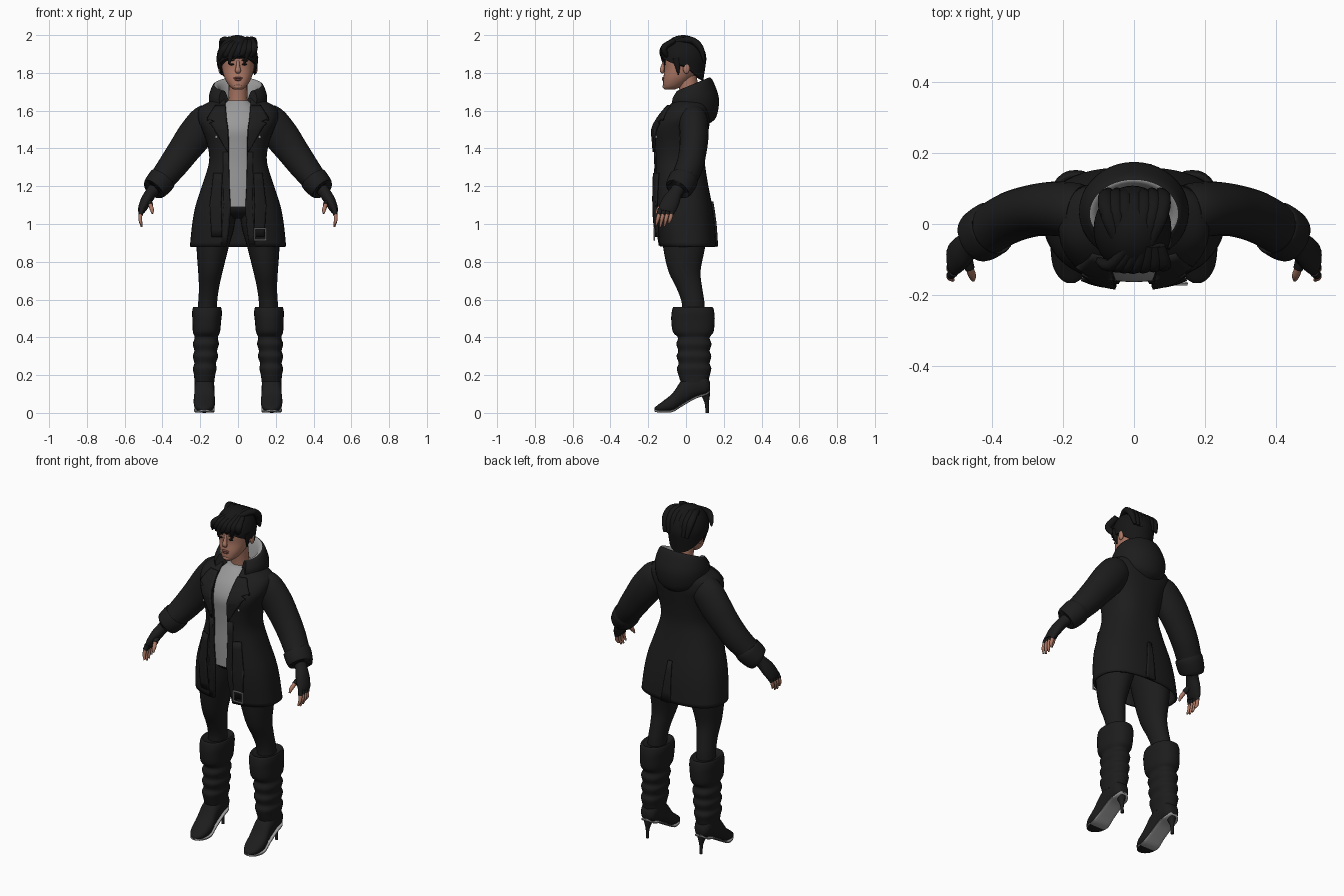
import bpy, bmesh, math
from mathutils import Vector

cube = bpy.data.objects.get("Cube")
if cube:
    bpy.data.objects.remove(cube, do_unlink=True)


def material(name, r, g, b):
    m = bpy.data.materials.new(name)
    m.use_nodes = True
    m.diffuse_color = (r, g, b, 1)
    m.node_tree.nodes["Principled BSDF"].inputs["Base Color"].default_value = (r, g, b, 1)
    return m


COAT = material("coat black", .012, .012, .012)
HAIR = material("hair black", .008, .008, .008)
GREY = material("light grey", .32, .32, .32)
SKIN = material("skin", .42, .19, .13)
LIPS = material("lips", .27, .09, .07)


def smooth(rows, k=4):
    """Resample a list of tuples with a Catmull-Rom spline."""
    out = []
    for i in range(len(rows) - 1):
        p = [rows[max(0, min(len(rows) - 1, i + d))] for d in (-1, 0, 1, 2)]
        for s in range(k):
            t = s / k
            out.append(tuple(b + t * (c - a) / 2 + t * t * (a - 2.5 * b + 2 * c - d / 2)
                             + t ** 3 * (3 * b - a - 3 * c + d) / 2
                             for a, b, c, d in zip(*p)))
    return out + [tuple(rows[-1])]


def loft(name, rows, mat, closed=True, ends=False, thick=0, angle=50):
    """Skin rings of points; closed rings get caps, open ones stay sheets."""
    bm = bmesh.new()
    vs = [[bm.verts.new(p) for p in row] for row in rows]
    n = len(rows[0])
    for lo, hi in zip(vs, vs[1:]):
        for j in range(n if closed else n - 1):
            k = (j + 1) % n
            bm.faces.new((lo[j], lo[k], hi[k], hi[j]))
    if closed:
        bm.faces.new(vs[0][::-1])
        bm.faces.new(vs[-1])
        bmesh.ops.recalc_face_normals(bm, faces=bm.faces)
    if ends:
        bm.faces.new([r[0] for r in vs])
        bm.faces.new([r[-1] for r in vs][::-1])
    me = bpy.data.meshes.new(name)
    bm.to_mesh(me)
    bm.free()
    me.materials.append(mat)
    me.shade_smooth()
    me.set_sharp_from_angle(angle=math.radians(angle))
    ob = bpy.data.objects.new(name, me)
    bpy.context.collection.objects.link(ob)
    if thick:
        mod = ob.modifiers.new("thickness", 'SOLIDIFY')
        mod.thickness, mod.offset = thick, -1
    return ob


def power(v, e):
    return math.copysign(abs(v) ** (2 / e), v)


def oval(x, y, z, rx, ry, e=2, n=28, start=0, stop=None):
    """Level super-ellipse ring, or an open arc when stop is given."""
    span, steps = (math.tau, n) if stop is None else (stop - start, n - 1)
    angs = [start + span * i / steps for i in range(n)]
    return [(x + rx * power(math.cos(a), e), y + ry * power(math.sin(a), e), z) for a in angs]


def tube(name, path, mat, n=16, k=4):
    """Tapered limb; path rows are x, y, z, depth radius, width radius."""
    pts = smooth(path, k)
    rows = []
    for i, p in enumerate(pts):
        t = (Vector(pts[min(i + 1, len(pts) - 1)][:3]) - Vector(pts[max(i - 1, 0)][:3])).normalized()
        ref = Vector((0, 1, 0)) if abs(t.y) < .9 else Vector((0, 0, 1))
        u = (ref - t * t.dot(ref)).normalized()
        v = t.cross(u)
        rows.append([Vector(p[:3]) + u * p[3] * math.cos(a) + v * p[4] * math.sin(a)
                     for a in (math.tau * j / n for j in range(n))])
    return loft(name, rows, mat)


def blob(name, loc, scale, mat, rot=(0, 0, 0)):
    bpy.ops.mesh.primitive_uv_sphere_add(segments=16, ring_count=10, location=loc, rotation=rot)
    ob = bpy.context.object
    ob.name, ob.scale = name, scale
    ob.data.materials.append(mat)
    ob.data.shade_smooth()
    return ob


def body(name, rows, mat, e=2.5):
    """Closed trunk from rows of z, front y, back y, half width."""
    return loft(name, [oval(0, (f + b) / 2, z, w, (b - f) / 2, e) for z, f, b, w in smooth(rows)], mat)


# Coat shell, open down the front: z, front y, back y, half width, half gap
E = 2.5
coat_rows = smooth([(.88, -.14, .16, .255, .06), (1, -.158, .152, .243, .045), (1.1, -.165, .138, .224, .04),
                    (1.22, -.166, .115, .185, .05), (1.33, -.166, .1, .153, .05), (1.42, -.171, .107, .162, .05),
                    (1.5, -.175, .12, .19, .053), (1.56, -.147, .128, .212, .06), (1.62, -.1, .12, .198, .066),
                    (1.67, -.05, .09, .1, .068)])
arcs = []
for z, f, b, w, g in coat_rows:
    a = -math.acos((g / w) ** (E / 2))
    arcs.append(oval(0, (f + b) / 2, z, w, (b - f) / 2, E, 49, a, math.pi - a))
loft("coat", arcs, COAT, closed=False, thick=.012)


def coat_y(x, z, back):
    lo, hi = next((p for p in zip(coat_rows, coat_rows[1:]) if p[1][0] >= z), coat_rows[-2:])
    t = (z - lo[0]) / (hi[0] - lo[0])
    f, b, w = (lo[i] + t * (hi[i] - lo[i]) for i in (1, 2, 3))
    d = (b - f) / 2 * max(0, 1 - abs(x / w) ** E) ** (1 / E)
    return (f + b) / 2 + (d if back else -d)


def plate(name, outline, lift, side=1, back=False, thick=.012):
    """Sheet laid on the coat; outline rows are z, inner x, outer x."""
    rows = []
    for (z0, a0, b0), (z1, a1, b1) in zip(outline, outline[1:]):
        for t in (0, .25, .5, .75, 1):
            z, a, b = z0 + t * (z1 - z0), a0 + t * (a1 - a0), b0 + t * (b1 - b0)
            xs = [side * (a + (b - a) * j / 6) for j in range(7)]
            if (side < 0) != back:
                xs.reverse()
            rows.append([(x, coat_y(x, z, back) + (lift if back else -lift), z) for x in xs])
    return loft(name, rows, COAT, closed=False, thick=thick)


plate("back_vent_flap", [(.88, -.01, .05), (1.12, -.004, .02)], .01, back=True)

# Shirt and trouser top
body("shirt", [(1.09, -.15, .1, .14), (1.2, -.152, .08, .145), (1.32, -.152, .08, .132), (1.42, -.158, .09, .14),
               (1.5, -.163, .09, .15), (1.57, -.135, .09, .14), (1.62, -.095, .09, .1), (1.655, -.06, .08, .06)], GREY)
body("pelvis", [(1.03, -.06, .07, .05), (1.08, -.125, .11, .14), (1.2, -.12, .08, .14)], COAT)

# Lowered hood with pale lining: radius x, centre y, radius y, front z, back z
hood_rows = smooth([(.09, .02, .1, 1.6, 1.53), (.14, .03, .13, 1.615, 1.565), (.155, .035, .14, 1.66, 1.655),
                    (.146, .035, .12, 1.69, 1.73), (.13, .03, .1, 1.705, 1.775), (.105, .025, .085, 1.7, 1.76),
                    (.08, .02, .07, 1.66, 1.69), (.06, .02, .06, 1.63, 1.64)])
A = math.radians(-50)
N = 33
hood = loft("hood", [[(x, y, zf + (zb - zf) * max(0, (y - cy) / ry + .77) / 1.77)
                      for x, y, _ in oval(0, cy, 0, rx, ry, 2, N, A, math.pi - A)]
                     for rx, cy, ry, zf, zb in hood_rows], COAT, closed=False, ends=True)
hood.data.materials.append(GREY)
for f in hood.data.polygons:
    f.material_index = int(len(hood_rows) > f.index // (N - 1) >= 17 and len(f.vertices) == 4)

# Neck and head
tube("neck", [(0, .03, 1.6, .055, .055), (0, .02, 1.68, .05, .05), (0, .005, 1.78, .052, .052)], SKIN)
body("head", [(1.712, -.112, -.06, .022), (1.73, -.12, -.02, .045), (1.77, -.12, .03, .07), (1.82, -.115, .07, .084),
              (1.87, -.12, .085, .088), (1.93, -.115, .085, .084), (1.975, -.06, .05, .05)], SKIN, 2.2)
tube("nose", [(0, -.112, 1.865, .008, .008), (0, -.122, 1.835, .01, .01), (0, -.127, 1.812, .012, .016),
              (0, -.118, 1.8, .006, .01)], SKIN, 12)
blob("upper_lip", (0, -.12, 1.773, ), (.024, .008, .005), LIPS)
blob("lower_lip", (0, -.12, 1.764), (.02, .008, .006), LIPS)
blob("chin", (0, -.108, 1.728), (.024, .016, .014), SKIN)

# Short hair cap with a raised front and low nape
cap = []
for i in range(17):
    ring = []
    for j in range(40):
        a = math.tau * j / 40
        s = math.sin(a)
        low = 1.84 + (.05 * s * s if s < 0 else -.085 * s)
        c = math.cos(math.pi / 2 * i / 16)
        z = low + (2 - low) * c
        r = math.sqrt(max(.0004, 1 - ((z - 1.87) / .13) ** 2)) if z > 1.87 else 1 - 1.2 * (1.87 - z)
        ring.append((.11 * r * math.cos(a) - .004, .123 * r * s - .015, z))
    cap.append(ring)
loft("hair", cap, HAIR)
for i in range(7):
    x = -.08 + .027 * i
    tip = 1.865 + .02 * math.sin(i * 2.2)
    tube(f"fringe_lock_{i}", [(x * .5 + .03, -.06, 1.97, .012, .018), (x * .9 + .01, -.115, 1.935, .017, .022),
                              (x - .01, -.127 + 3 * x * x, 1.9, .013, .018),
                              (x - .022, -.122 + 4 * x * x, tip, .003, .004)], HAIR, 10)
    tube(f"crown_lock_{i}", [(x * .5, -.06, 1.965, .01, .014), (x * .9, .02, 1.975, .018, .022),
                             (x, .075, 1.935, .017, .022), (x * .9, .097, 1.86, .006, .01)], HAIR, 10)

for s, side in ((1, "left"), (-1, "right")):
    def limb(part, path, mat, n=20):
        return tube(f"{side}_{part}", [(s * p[0], *p[1:]) for p in path], mat, n)

    # Facial details
    blob(side + "_eye", (s * .034, -.114, 1.845), (.014, .006, .005), HAIR)
    blob(side + "_brow", (s * .036, -.116, 1.866), (.02, .005, .004), HAIR, (0, s * .12, 0))
    blob(side + "_ear", (s * .093, .002, 1.825), (.011, .018, .03), SKIN)
    limb("sideburn", [(.094, -.05, 1.88, .02, .014), (.094, -.045, 1.835, .014, .009), (.088, -.04, 1.79, .003, .003)], HAIR, 10)

    # Lapel, pocket flap, hanging belt and button
    plate(side + "_lapel", [(1.38, .05, .056), (1.5, .054, .125), (1.535, .058, .15), (1.545, .058, .125),
                            (1.56, .06, .165), (1.63, .066, .12)], .012, s)
    plate(side + "_front_band", [(.885, .062, .09), (1.1, .042, .075), (1.38, .051, .08)], .005, s)
    plate(side + "_hanging_belt", [(.93, .085, .14), (1.1, .09, .15), (1.27, .085, .13)], .02, s)
    blob(side + "_button", (s * .115, coat_y(.115, 1.46, False) - .006, 1.46), (.008, .006, .008), GREY)

    # Sleeve, cuff, glove and fingers
    limb("sleeve", [(.15, .035, 1.55, .075, .088), (.18, .04, 1.53, .078, .092), (.235, .043, 1.46, .076, .092),
                    (.29, .036, 1.385, .073, .084), (.345, .02, 1.31, .072, .077), (.4, -.01, 1.24, .07, .068),
                    (.43, -.03, 1.205, .07, .064)], COAT, 24)
    limb("cuff", [(.395, -.01, 1.245, .068, .066), (.4, -.012, 1.238, .077, .074), (.425, -.028, 1.208, .077, .072),
                  (.446, -.04, 1.185, .07, .064), (.445, -.04, 1.186, .05, .045)], COAT, 24)
    limb("glove", [(.43, -.032, 1.2, .037, .035), (.46, -.055, 1.165, .036, .031), (.485, -.078, 1.125, .046, .03),
                   (.505, -.097, 1.085, .047, .024), (.512, -.103, 1.065, .042, .017)], COAT)
    limb("glove_thumb", [(.475, -.085, 1.125, .02, .017), (.463, -.125, 1.1, .015, .014)], COAT, 10)
    limb("thumb", [(.465, -.12, 1.104, .011, .011), (.456, -.145, 1.078, .011, .011), (.453, -.158, 1.055, .005, .005)], SKIN, 10)
    for i, finger in enumerate(("index", "middle", "ring", "little")):
        y, drop = -.136 + .022 * i, (.01, 0, .004, .02)[i]
        limb(f"glove_{finger}_finger", [(.508, y, 1.08, .013, .014), (.516, y - .008, 1.05, .012, .013)], COAT, 10)
        limb(f"{finger}_finger", [(.515, y - .006, 1.055, .01, .01), (.518, y - .014, 1.025, .01, .01),
                                  (.51, y - .022, .985 + drop, .005, .005)], SKIN, 10)

    # Trouser leg and slouched boot shaft
    def shaft(part, rows, e=2):
        loft(f"{side}_{part}", [oval(s * x, y, z, rx, ry, e, 28) for z, x, y, rx, ry in smooth(rows)], COAT, angle=70)
    shaft("trouser_leg", [(.48, .165, .04, .05, .06), (.58, .161, .038, .05, .06), (.66, .154, .018, .053, .068),
                          (.75, .146, -.008, .065, .085), (.87, .135, -.01, .084, .11), (.98, .117, -.005, .097, .122),
                          (1.1, .085, -.01, .08, .11)])
    shaft("boot_shaft", [(.16, .178, .045, .052, .072), (.2, .177, .043, .056, .083), (.235, .176, .043, .063, .091),
                         (.262, .174, .043, .057, .082), (.3, .172, .042, .067, .092), (.328, .171, .042, .06, .083),
                         (.365, .17, .042, .069, .093), (.398, .168, .041, .061, .084), (.43, .167, .038, .072, .108),
                         (.49, .165, .037, .076, .115), (.53, .164, .037, .079, .113), (.56, .164, .037, .073, .104),
                         (.55, .164, .037, .06, .085)], 2.3)

    # Pointed foot, pale sole and slim heel: y, bottom z, top z, half width
    foot = smooth([(.128, .115, .16, .025), (.105, .097, .2, .046), (.05, .08, .215, .052), (-.02, .04, .175, .053),
                   (-.07, .01, .105, .057), (-.12, .006, .064, .05), (-.152, .008, .04, .032), (-.166, .012, .028, .012)])

    def slices(rows, e):
        return [[(s * .178 + x, y, z) for x, z, _ in oval(0, (b + t) / 2, 0, w, (t - b) / 2, e, 20)] for y, b, t, w in rows]
    loft(side + "_boot_foot", slices(foot, 2.4), COAT)
    sole = loft(side + "_sole", slices([(y, b - .005, b + .007, w * .96) for y, b, t, w in foot], 4), GREY)
    sole.data.materials.append(COAT)
    for f in sole.data.polygons:
        f.material_index = int(f.normal.z < -.5 and f.center.y < -.1)
    shaft("heel", [(0, .178, .112, .009, .009), (.05, .178, .11, .01, .011), (.09, .178, .104, .022, .022),
                   (.12, .178, .1, .036, .026)])

# Belt buckle on the left strap
bpy.ops.mesh.primitive_torus_add(major_segments=4, minor_segments=6, major_radius=.042, minor_radius=.006,
                                 location=(.118, -.168, .945), rotation=(math.pi / 2, 0, 0))
buckle = bpy.context.object
buckle.name = "belt_buckle"
for v in buckle.data.vertices:
    v.co.x, v.co.y = (v.co.x - v.co.y) * .7071, (v.co.x + v.co.y) * .7071
buckle.data.materials.append(GREY)
